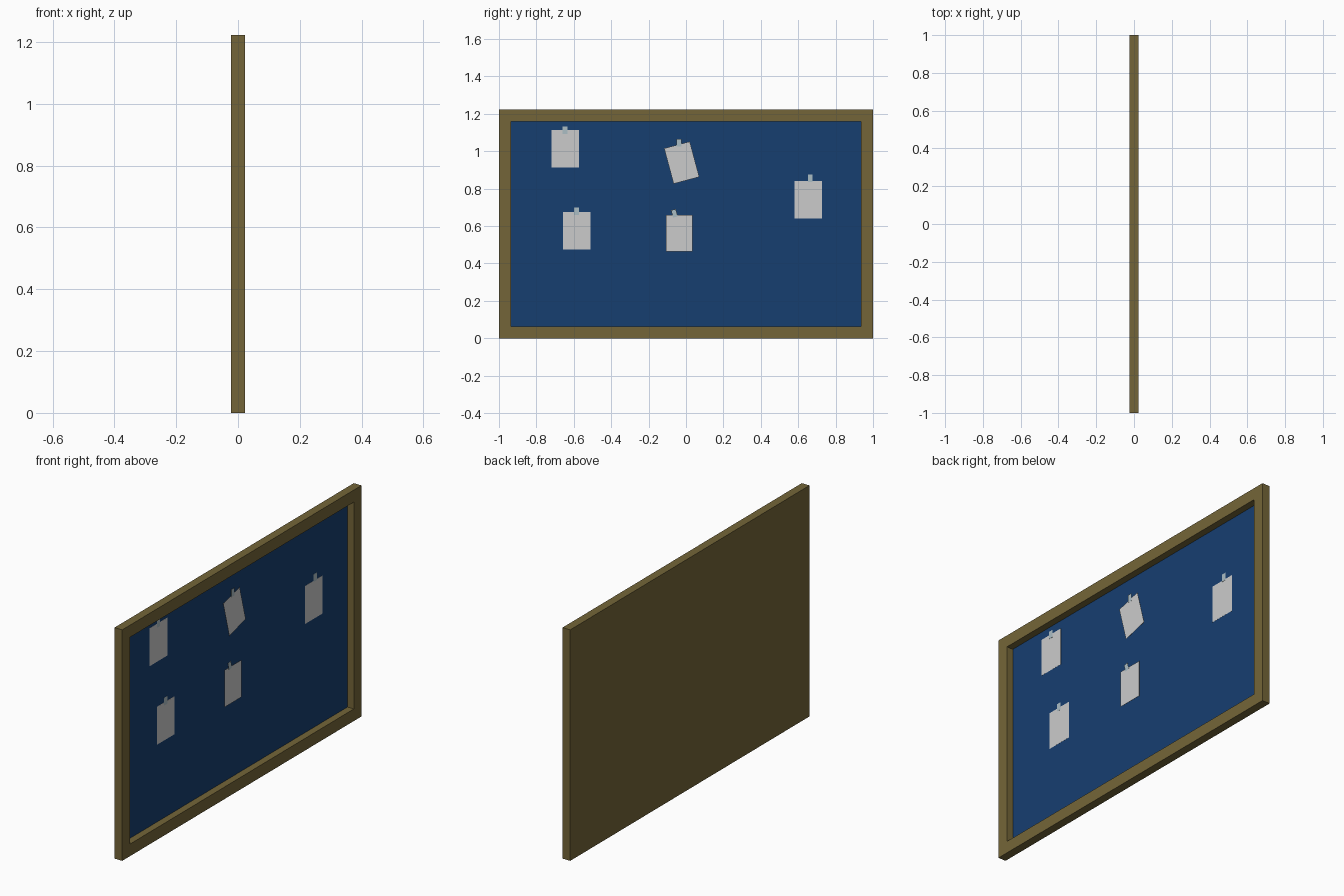
import bpy, bmesh
from math import radians
from mathutils import Matrix, Vector

if "Cube" in bpy.data.objects:
    bpy.data.objects.remove(bpy.data.objects["Cube"])

HX, H, RIM, BACK = 0.0225, 1.222, 0.064, -0.016   # half thickness, height, rim width, recess floor


def material(name, rgb):
    m = bpy.data.materials.new(name)
    m.diffuse_color = (*rgb, 1)
    m.use_nodes = True
    m.node_tree.nodes["Principled BSDF"].inputs["Base Color"].default_value = m.diffuse_color
    return m


wood = material("wood", (0.175, 0.131, 0.040))
felt = material("blue_felt", (0.008, 0.049, 0.163))
tape_mat = material("tape", (0.41, 0.51, 0.55))


def finish(name, bm, mat=None):
    me = bpy.data.meshes.new(name)
    bm.to_mesh(me)
    bm.free()
    ob = bpy.data.objects.new(name, me)
    bpy.context.collection.objects.link(ob)
    if mat:
        me.materials.append(mat)
    return ob


def slab(name, x0, x1, y, z, w, h, angle=0, mat=None):
    """Thin upright box between x0 and x1, centred on (y, z), turned in its own plane."""
    bm = bmesh.new()
    m = (Matrix.Translation(((x0 + x1) / 2, y, z)) @ Matrix.Rotation(radians(angle), 4, 'X')
         @ Matrix.Diagonal((x1 - x0, w, h, 1)))
    bmesh.ops.create_cube(bm, size=1, matrix=m)
    return finish(name, bm, mat)


# Wooden tray frame: box with the +x face inset and pushed back
bm = bmesh.new()
bmesh.ops.create_cube(bm, size=1, matrix=Matrix.Translation((0, 0, H / 2)) @ Matrix.Diagonal((2 * HX, 2, H, 1)))
face = max(bm.faces, key=lambda f: f.calc_center_median().x)
bmesh.ops.inset_individual(bm, faces=[face], thickness=RIM, use_even_offset=True)
inner = bmesh.ops.extrude_discrete_faces(bm, faces=[face])["faces"][0]
bmesh.ops.translate(bm, verts=inner.verts, vec=Vector((BACK - HX, 0, 0)))
finish("frame", bm, wood)

# Blue pin board filling the recess floor
slab("board", BACK - 0.002, BACK + 0.001, 0, H / 2, 2 - 2 * RIM, H - 2 * RIM, 0, felt)

# Notes: paper x, y, z, width, height, angle, then tape y, z, angle
notes = [
    (-0.0142, -0.645, 1.013, 0.147, 0.201, 0, -0.646, 1.113, 0),
    (-0.0142, -0.583, 0.574, 0.147, 0.201, 0, -0.585, 0.679, 0),
    (-0.0050, -0.023, 0.939, 0.142, 0.196, 15, -0.037, 1.045, 0),
    (-0.0050, -0.036, 0.562, 0.140, 0.196, 0, -0.062, 0.668, 15),
    (-0.0142, 0.653, 0.740, 0.147, 0.201, 0, 0.664, 0.855, 0),
]
for i, (x, y, z, w, h, a, ty, tz, ta) in enumerate(notes, 1):
    slab(f"paper_{i}", x, x + 0.0005, y, z, w, h, a)
    slab(f"tape_{i}", x + 0.0005, x + 0.0012, ty, tz, 0.026, 0.041, ta, tape_mat)
